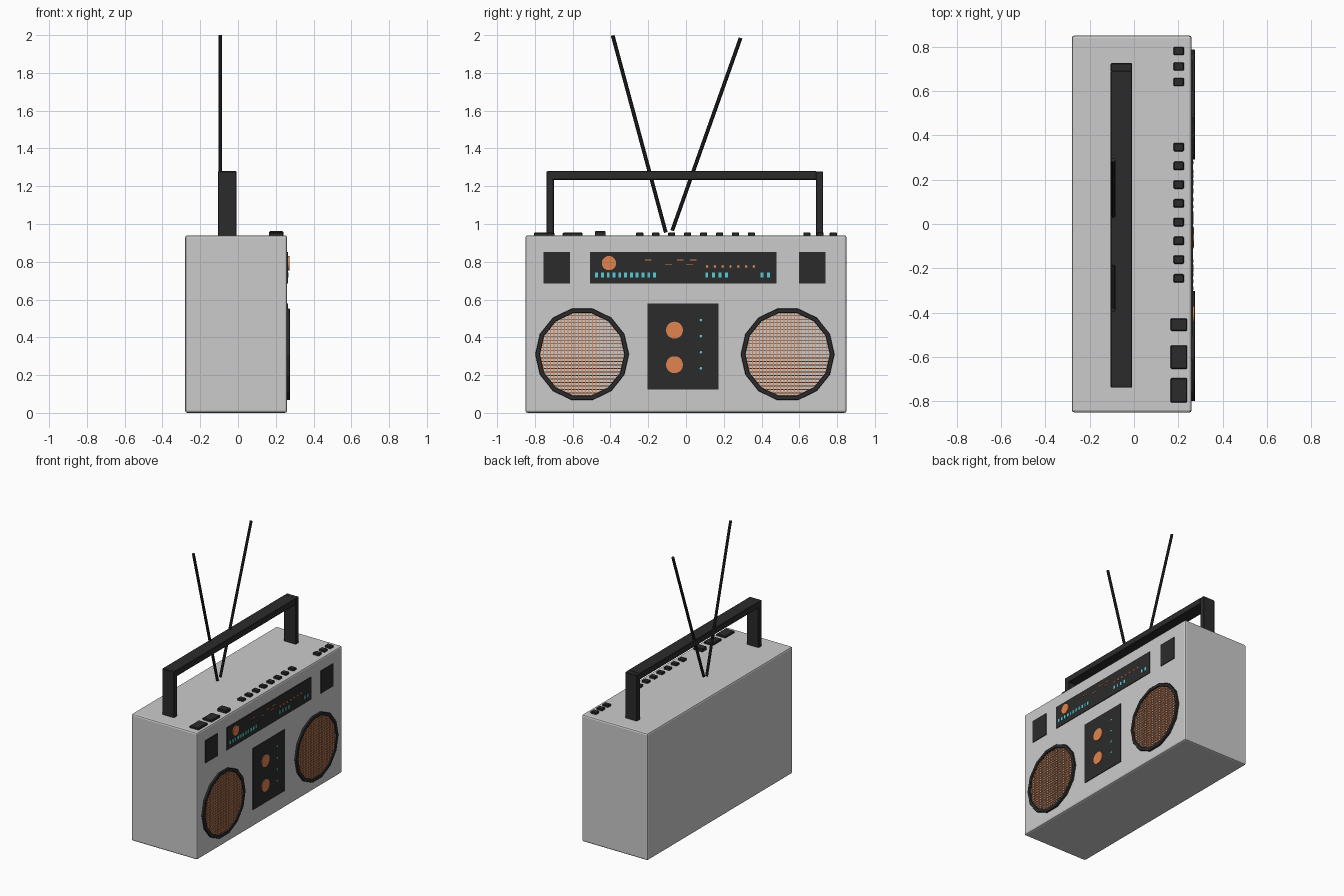
import bpy, bmesh, math
from mathutils import Matrix, Vector

if "Cube" in bpy.data.objects:
    bpy.data.objects.remove(bpy.data.objects["Cube"])


def material(name, color):
    m = bpy.data.materials.new(name)
    m.diffuse_color = color
    m.use_nodes = True
    m.node_tree.nodes["Principled BSDF"].inputs["Base Color"].default_value = m.diffuse_color
    return m


DARK = material("charcoal", (0.024, 0.024, 0.024, 1))
ORANGE = material("orange", (0.75, 0.23, 0.08, 1))
CYAN = material("cyan", (0.10, 0.62, 0.68, 1))
FACE = 0.26      # x of the body's speaker face
TOP = 0.94       # z of the body's top


def finish(name, bm, mat=None, bevel=0, segments=1):
    mesh = bpy.data.meshes.new(name)
    bmesh.ops.recalc_face_normals(bm, faces=bm.faces)
    bm.to_mesh(mesh)
    bm.free()
    ob = bpy.data.objects.new(name, mesh)
    bpy.context.collection.objects.link(ob)
    if mat:
        mesh.materials.append(mat)
    if bevel:
        mod = ob.modifiers.new("bevel", 'BEVEL')
        mod.width, mod.segments = bevel, segments
        mod.limit_method = 'ANGLE'
    return ob


def add_box(bm, x, y, z):
    size = [b - a for a, b in (x, y, z)]
    mid = [(a + b) / 2 for a, b in (x, y, z)]
    bmesh.ops.create_cube(bm, size=1, matrix=Matrix.Translation(mid) @ Matrix.Diagonal((*size, 1)))


def boxes(name, items, mat=None, bevel=0, segments=1):
    bm = bmesh.new()
    for it in items:
        add_box(bm, *it)
    return finish(name, bm, mat, bevel, segments)


def discs(name, centres, radius, x0, x1, mat, sides=20):
    # cylinders standing out of the speaker face
    bm = bmesh.new()
    for y, z in centres:
        bmesh.ops.create_cone(
            bm, cap_ends=True, segments=sides, radius1=radius, radius2=radius, depth=x1 - x0,
            matrix=Matrix.Translation(((x0 + x1) / 2, y, z)) @ Matrix.Rotation(math.pi / 2, 4, 'Y'))
    return finish(name, bm, mat)


def tiles(name, centres, w, h, mat):
    items = [((0.262, 0.268), (y - w / 2, y + w / 2), (z - h / 2, z + h / 2)) for y, z in centres]
    return boxes(name, items, mat)


# Body
boxes("body", [((-0.28, FACE), (-0.85, 0.85), (0, TOP))], bevel=0.012, segments=2)

# Carry handle
HX = (-0.105, -0.008)
boxes("handle_posts", [(HX, (-0.738, -0.70), (0.93, 1.279)),
                       (HX, (0.687, 0.725), (0.93, 1.279))], DARK, 0.003)
boxes("handle_bar", [(HX, (-0.735, 0.69), (1.234, 1.28))], DARK, 0.003)


# Antennas
def antenna(name, a, b):
    a, b = Vector(a), Vector(b)
    d = b - a
    bm = bmesh.new()
    bmesh.ops.create_cone(
        bm, cap_ends=True, segments=10, radius1=0.01, radius2=0.01, depth=d.length,
        matrix=Matrix.Translation((a + b) / 2) @ d.to_track_quat('Z', 'Y').to_matrix().to_4x4())
    finish(name, bm, DARK)


antenna("antenna_left", (-0.094, -0.107, 0.955), (-0.094, -0.388, 1.998))
antenna("antenna_right", (-0.094, -0.073, 0.965), (-0.094, 0.289, 1.985))

# Top buttons
small = [-0.245 + 0.0845 * i for i in range(8)] + [0.64, 0.71, 0.78]
boxes("top_buttons", [((0.178, 0.225), (y - 0.019, y + 0.019), (0.93, 0.956)) for y in small],
      DARK, 0.004)
boxes("top_switches", [((0.165, 0.24), (-0.482, -0.426), (0.93, 0.962)),
                       ((0.165, 0.24), (-0.653, -0.547), (0.93, 0.954)),
                       ((0.165, 0.24), (-0.805, -0.695), (0.93, 0.954))], DARK, 0.004)

# Dark front panels
PX = (0.25, 0.265)
boxes("tuner_panel", [(PX, (-0.508, 0.48), (0.684, 0.851))], DARK)
boxes("side_panels", [(PX, (-0.755, -0.615), (0.684, 0.851)),
                      (PX, (0.597, 0.738), (0.684, 0.851))], DARK)
boxes("cassette_panel", [(PX, (-0.204, 0.173), (0.125, 0.58))], DARK)

# Knobs and indicators
discs("tuning_knob", [(-0.408, 0.793)], 0.038, 0.255, 0.272, ORANGE)
discs("cassette_reels", [(-0.061, 0.438), (-0.061, 0.255)], 0.045, 0.255, 0.27, ORANGE)
discs("cassette_lights", [(0.079, 0.236 + 0.085 * i) for i in range(4)], 0.007, 0.262, 0.268, CYAN, 10)
discs("tuner_lights", [(0.112 + 0.0412 * i, 0.775) for i in range(7)], 0.007, 0.262, 0.268, ORANGE, 10)
bars = [-0.473 + 0.0306 * i for i in range(11)] + [0.11 + 0.035 * i for i in range(4)] + [0.402, 0.436]
tiles("meter_bars", [(y, 0.731) for y in bars], 0.015, 0.026, CYAN)
tiles("tuner_marks", [(-0.2, 0.81), (-0.03, 0.81), (0.038, 0.81), (-0.093, 0.787), (0.019, 0.787)],
      0.036, 0.005, ORANGE)


# Speakers: 14-sided rim and woven wire grille
def speaker(side, yc, zc=0.31, n=14, outer=0.248, inner=0.224):
    bm = bmesh.new()
    rings = []
    for r, x in ((inner, 0.255), (outer, 0.255), (outer, 0.275), (inner, 0.275)):
        rings.append([bm.verts.new((x, yc + r * math.cos(2 * math.pi * i / n),
                                    zc + r * math.sin(2 * math.pi * i / n))) for i in range(n)])
    for k in range(4):
        a, b = rings[k], rings[(k + 1) % 4]
        for i in range(n):
            j = (i + 1) % n
            bm.faces.new((a[i], a[j], b[j], b[i]))
    finish("speaker_rim_" + side, bm, DARK, 0.002)

    step, w, r = 0.0186, 0.0022, 0.226
    wires = []
    for i in range(-12, 13):
        t = i * step
        if abs(t) >= r:
            continue
        s = math.sqrt(r * r - t * t)
        wires.append(((0.262, 0.267), (yc + t - w, yc + t + w), (zc - s, zc + s)))
        wires.append(((0.263, 0.268), (yc - s, yc + s), (zc + t - w, zc + t + w)))
    boxes("speaker_grille_" + side, wires, ORANGE)


speaker("left", -0.55)
speaker("right", 0.538)
